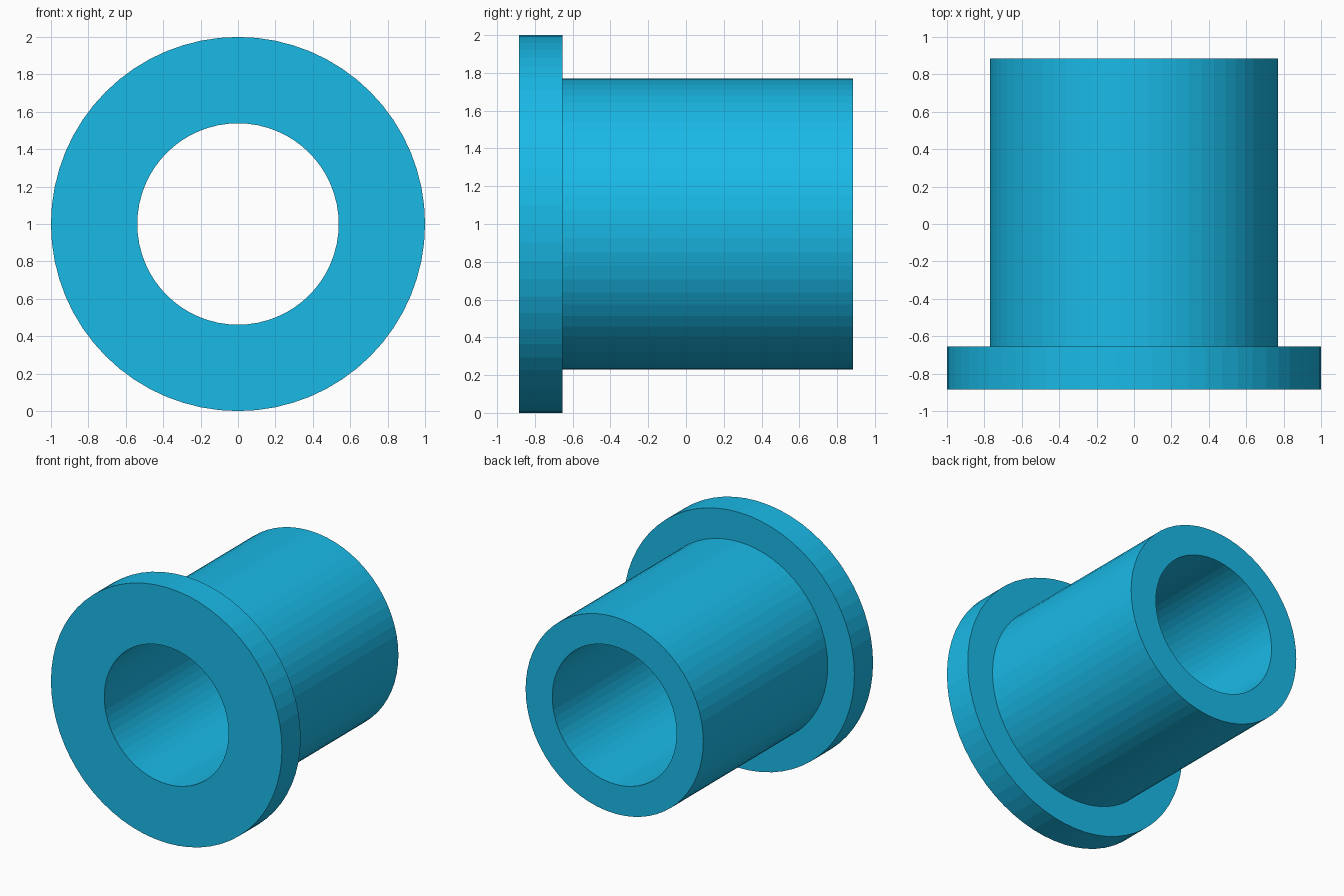
import bpy
import bmesh
from math import sin, cos, tau

if "Cube" in bpy.data.objects:
    bpy.data.objects.remove(bpy.data.objects["Cube"])

U = 1 / 13          # one design unit: flange radius is 13 units
SEGMENTS = 64

# Closed half-section of the bushing: (radius, position along y)
profile = [
    (7, -11.5), (13, -11.5), (13, -8.5),    # flange
    (10, -8.5), (10, 11.5), (7, 11.5),      # sleeve and bore
]

# Revolve the section around the y axis
bm = bmesh.new()
rings = []
for r, y in profile:
    rings.append([
        bm.verts.new((r * U * cos(tau * i / SEGMENTS), y * U,
                      1 + r * U * sin(tau * i / SEGMENTS)))
        for i in range(SEGMENTS)])
for k, ring in enumerate(rings):
    following = rings[(k + 1) % len(rings)]
    for i in range(SEGMENTS):
        j = (i + 1) % SEGMENTS
        bm.faces.new((ring[i], ring[j], following[j], following[i]))
bmesh.ops.recalc_face_normals(bm, faces=bm.faces)

mesh = bpy.data.meshes.new("flanged_bushing")
bm.to_mesh(mesh)
bm.free()
bushing = bpy.data.objects.new("flanged_bushing", mesh)
bpy.context.collection.objects.link(bushing)

# Bright blue finish
blue = bpy.data.materials.new("bright_blue")
blue.diffuse_color = (0.01, 0.49, 0.80, 1)
blue.use_nodes = True
blue.node_tree.nodes["Principled BSDF"].inputs["Base Color"].default_value = blue.diffuse_color
mesh.materials.append(blue)
